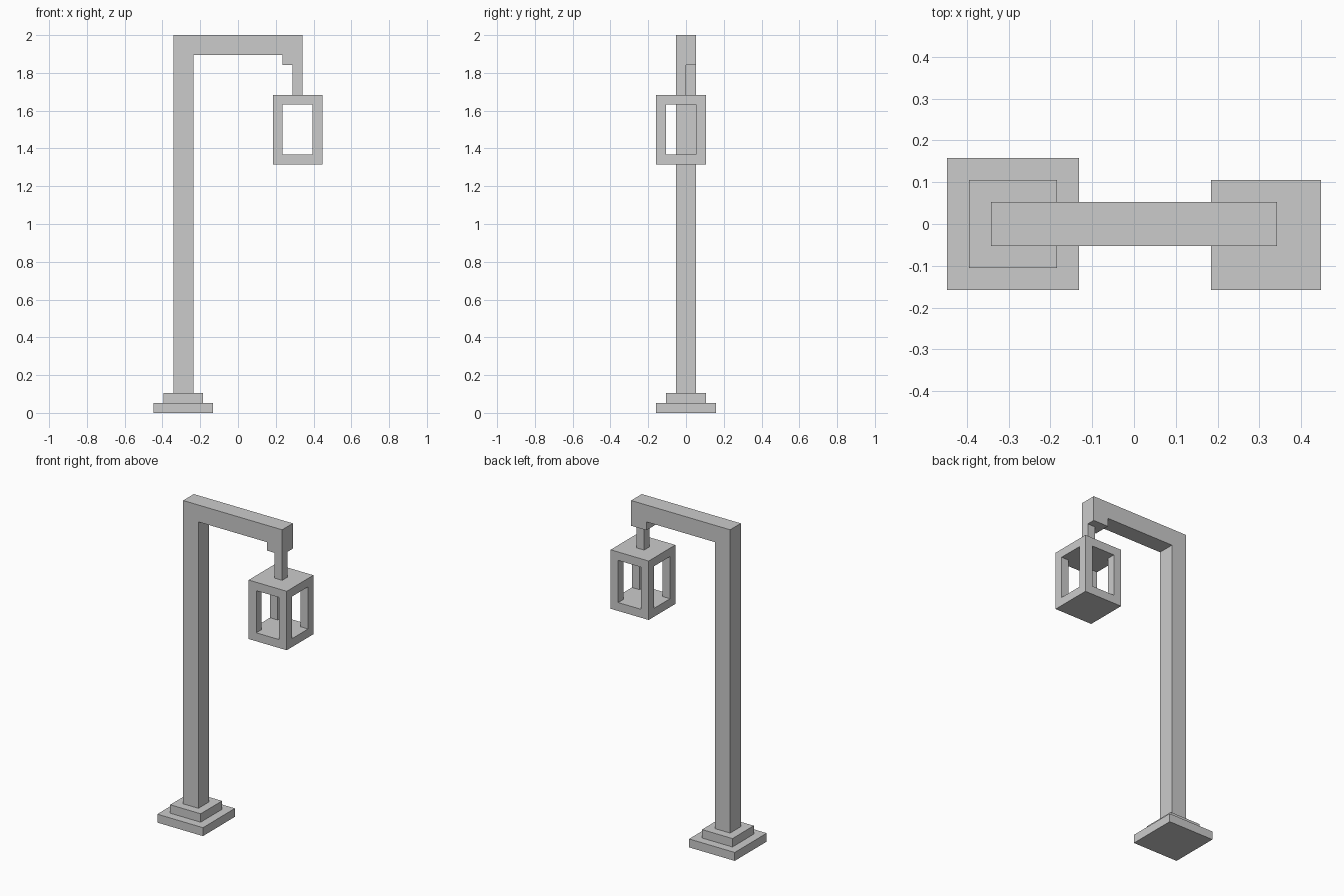
import bpy, bmesh

if "Cube" in bpy.data.objects:
    bpy.data.objects.remove(bpy.data.objects["Cube"])

U = 2 / 38          # one block of the model's grid
OX = -8.5           # grid x offset that centres the model


def finish(name, bm):
    bmesh.ops.recalc_face_normals(bm, faces=bm.faces[:])
    me = bpy.data.meshes.new(name)
    bm.to_mesh(me)
    bm.free()
    ob = bpy.data.objects.new(name, me)
    bpy.context.scene.collection.objects.link(ob)
    return ob


def extrude_profile(name, pts, y0, y1):
    """Extrude an x/z outline (in grid blocks) from y0 to y1."""
    bm = bmesh.new()
    face = bm.faces.new([bm.verts.new(((x + OX) * U, y0 * U, z * U)) for x, z in pts])
    ext = bmesh.ops.extrude_face_region(bm, geom=[face])
    moved = [g for g in ext["geom"] if isinstance(g, bmesh.types.BMVert)]
    bmesh.ops.translate(bm, verts=moved, vec=(0, (y1 - y0) * U, 0))
    return finish(name, bm)


def box(name, x, y, z):
    """Box from (min, max) grid ranges."""
    pts = [(x[0], z[0]), (x[1], z[0]), (x[1], z[1]), (x[0], z[1])]
    return extrude_profile(name, pts, *y)


# Stepped base
box("base_plate", (0, 6), (-3, 3), (0, 1))
box("base_step", (1, 5), (-2, 2), (1, 2))

# Post, arm and the small block under the arm's end
extrude_profile("post_and_arm", [(2, 2), (4, 2), (4, 36), (13, 36), (13, 35),
                                 (15, 35), (15, 38), (2, 38)], -1, 1)

# Hanger, flush with the front of the arm
box("lantern_hanger", (14, 15), (-1, 0), (32, 35))

# Lantern cage: a block with window openings cut through both ways
lantern = box("lantern_cage", (12, 17), (-3, 2), (25, 32))
for name, x, y in (("window_cutter_y", (13, 16), (-4, 3)),
                   ("window_cutter_x", (11, 18), (-2, 1))):
    cutter = box(name, x, y, (26, 31))
    cutter.hide_render = True
    cutter.hide_viewport = True
    cutter.display_type = 'WIRE'
    mod = lantern.modifiers.new(name, 'BOOLEAN')
    mod.operation = 'DIFFERENCE'
    mod.solver = 'EXACT'
    mod.object = cutter
